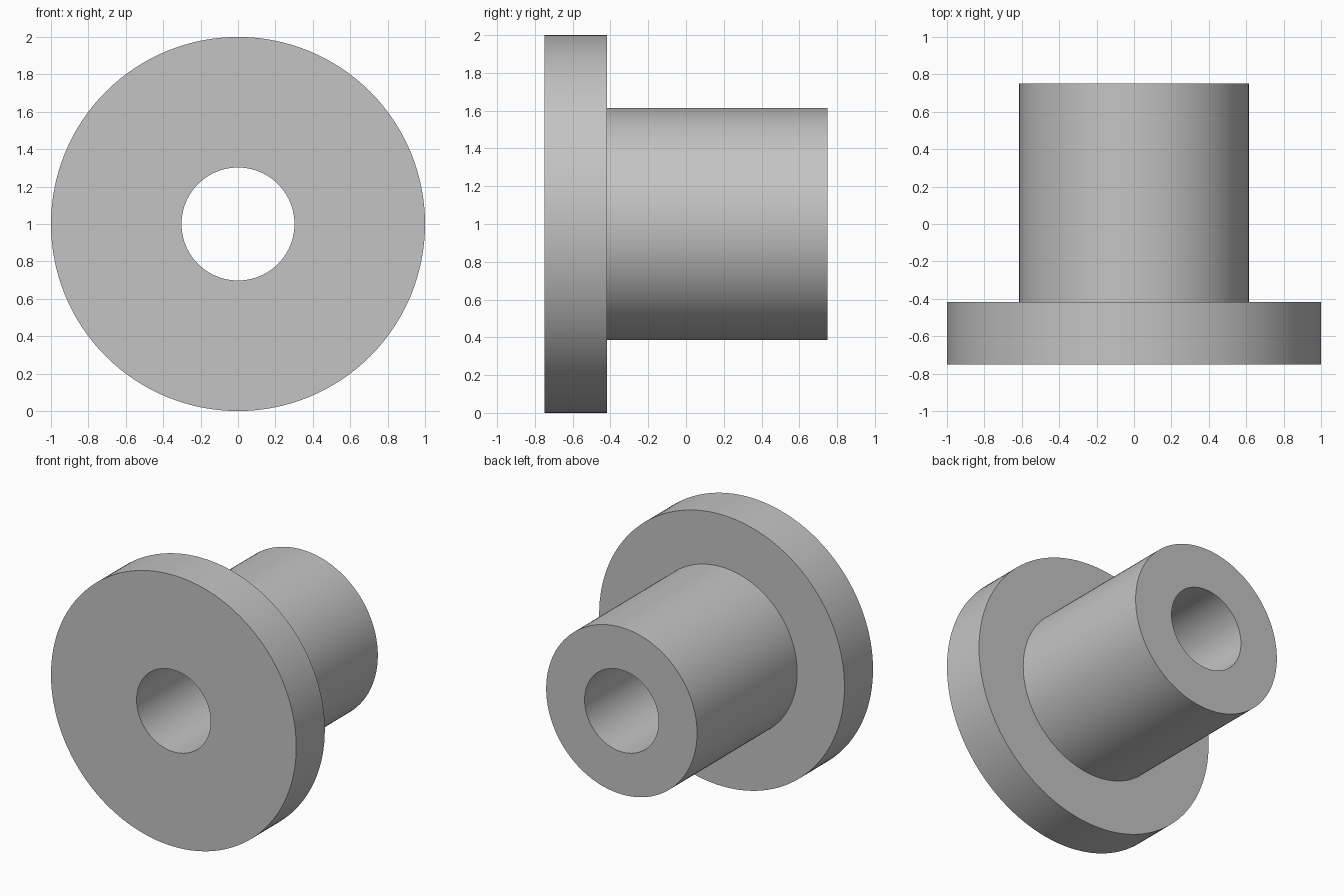
import bpy
import bmesh
from math import pi
from mathutils import Matrix, Vector

cube = bpy.data.objects.get("Cube")
if cube:
    bpy.data.objects.remove(cube, do_unlink=True)

SEGMENTS = 128
FLANGE_R, SLEEVE_R, BORE_R = 1.0, 0.615, 0.302
FRONT, STEP, BACK = -0.75, -0.417, 0.75

# Plain grey material
grey = bpy.data.materials.new("plain grey")
grey.use_nodes = True
colour = (0.55, 0.55, 0.55, 1.0)
grey.diffuse_color = colour
grey.node_tree.nodes["Principled BSDF"].inputs["Base Color"].default_value = colour

# Closed half-section (radius, y): flange, sleeve and through bore
section = [(BORE_R, FRONT), (FLANGE_R, FRONT), (FLANGE_R, STEP),
           (SLEEVE_R, STEP), (SLEEVE_R, BACK), (BORE_R, BACK)]

# Turn the section about the horizontal axis
bm = bmesh.new()
verts = [bm.verts.new((r, y, 0)) for r, y in section]
edges = [bm.edges.new((a, b)) for a, b in zip(verts, verts[1:] + verts[:1])]
bmesh.ops.spin(bm, geom=verts + edges, cent=(0, 0, 0), axis=(0, 1, 0),
               angle=2 * pi, steps=SEGMENTS, use_merge=True)
bmesh.ops.remove_doubles(bm, verts=bm.verts, dist=0.0001)
bmesh.ops.recalc_face_normals(bm, faces=bm.faces)
bmesh.ops.transform(bm, matrix=Matrix.Translation(Vector((0, 0, FLANGE_R))),
                    verts=bm.verts)

mesh = bpy.data.meshes.new("flanged_bushing")
bm.to_mesh(mesh)
bm.free()
mesh.materials.append(grey)
bushing = bpy.data.objects.new("flanged_bushing", mesh)
bpy.context.collection.objects.link(bushing)

# Smooth round walls with crisp rims
bpy.ops.object.select_all(action="DESELECT")
bushing.select_set(True)
bpy.context.view_layer.objects.active = bushing
bpy.ops.object.shade_smooth_by_angle(angle=pi / 6)
